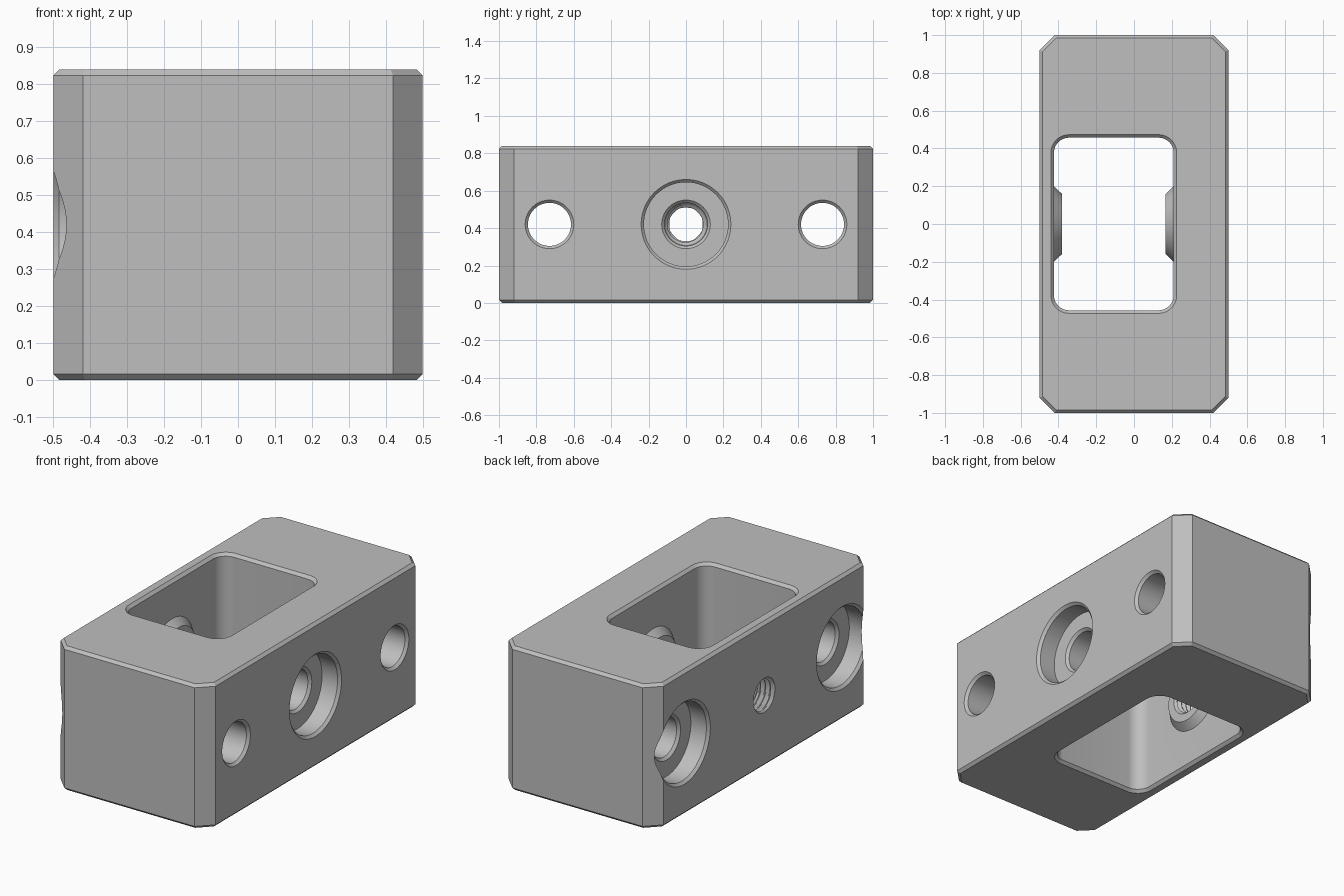
import bpy
import bmesh
from math import cos, sin, pi, radians, sqrt

default = bpy.data.objects.get("Cube")
if default:
    bpy.data.objects.remove(default, do_unlink=True)

HEIGHT, MID_Z = 0.84, 0.42
EDGE = 0.016          # small chamfer on every rim
BOLT_Y = 0.73         # offset of the outer bolt holes
SEGMENTS = 64

steel = bpy.data.materials.new("grey_steel")
steel.use_nodes = True
colour = (0.52, 0.52, 0.52, 1)
steel.diffuse_color = colour
steel.node_tree.nodes["Principled BSDF"].inputs["Base Color"].default_value = colour


def loft(name, rings):
    """Closed solid through a list of equally long point rings."""
    bm = bmesh.new()
    rows = [[bm.verts.new(p) for p in ring] for ring in rings]
    n = len(rows[0])
    for a, b in zip(rows, rows[1:]):
        for j in range(n):
            k = (j + 1) % n
            bm.faces.new((a[j], a[k], b[k], b[j]))
    bm.faces.new(rows[0])
    bm.faces.new(rows[-1])
    bmesh.ops.recalc_face_normals(bm, faces=bm.faces)
    mesh = bpy.data.meshes.new(name)
    bm.to_mesh(mesh)
    bm.free()
    mesh.materials.append(steel)
    obj = bpy.data.objects.new(name, mesh)
    bpy.context.collection.objects.link(obj)
    return obj


def corner_rect(cx, hx, hy, r, steps, z):
    """Rectangle outline with cut (steps=1) or rounded corners."""
    ring = []
    for q, (sx, sy) in enumerate(((1, 1), (-1, 1), (-1, -1), (1, -1))):
        for i in range(steps + 1):
            a = (q + i / steps) * pi / 2
            ring.append((cx + sx * (hx - r) + r * cos(a),
                         sy * (hy - r) + r * sin(a), z))
    return ring


def lathe(name, profile, y=0):
    """Round solid along x; each profile entry is (x, radius)."""
    turn = [2 * pi * j / SEGMENTS for j in range(SEGMENTS)]
    return loft(name, [[(x, y + r * cos(a), MID_Z + r * sin(a)) for a in turn]
                       for x, r in profile])


def combine(target, other, operation):
    mod = target.modifiers.new(other.name, "BOOLEAN")
    mod.operation, mod.solver, mod.object = operation, "EXACT", other
    bpy.context.view_layer.objects.active = target
    bpy.ops.object.modifier_apply(modifier=mod.name)
    bpy.data.objects.remove(other, do_unlink=True)


# Block with cut corners and chamfered top and bottom rims
levels = ((0, EDGE), (EDGE, 0), (HEIGHT - EDGE, 0), (HEIGHT, EDGE))
body = loft("clamp_block", [
    corner_rect(0, 0.5 - g, 1 - g, 0.08 - g * (2 - sqrt(2)), 1, z)
    for z, g in levels])

# Rounded window, flared at both ends
flare = 0.02
levels = ((-flare, EDGE + flare), (EDGE, 0),
          (HEIGHT - EDGE, 0), (HEIGHT + flare, EDGE + flare))
window = loft("window_cutter", [
    corner_rect(-0.107, 0.317 + g, 0.457 + g, 0.08 + g, 10, z)
    for z, g in levels])
combine(body, window, "DIFFERENCE")

# Conical bosses on the two long window walls
for name, wall, way in (("left_boss", 0.21, -1), ("right_boss", -0.424, 1)):
    boss = lathe(name, [(wall - way * 0.03, 0.2), (wall, 0.2),
                        (wall + way * 0.042, 0.16)])
    combine(body, boss, "UNION")


def counterbore(way):
    """Profile from outside the face inwards, ending in the bolt hole."""
    return [(way * x, r) for x, r in (
        (0.52, 0.26), (0.485, 0.225), (0.385, 0.225),
        (0.385, 0.13), (0.37, 0.115))]


# Outer bolt holes run right through; the middle one opens into the window
for side in (-1, 1):
    bolt = lathe("bolt_cutter", counterbore(-1) + [(0.485, 0.115), (0.52, 0.15)],
                 side * BOLT_Y)
    combine(body, bolt, "DIFFERENCE")
middle = lathe("middle_bolt_cutter", counterbore(1) + [(0, 0.115)])
combine(body, middle, "DIFFERENCE")

# Threaded hole: the radius rises and falls along a helix
pitch, samples = 0.032, 8
thread_rings = []
for i in range(7 * samples):
    x = -0.53 + i * pitch / samples
    ring = []
    for j in range(SEGMENTS):
        a = 2 * pi * j / SEGMENTS
        phase = (i / samples + j / SEGMENTS) % 1
        r = 0.089 + 0.02 * (1 - abs(2 * phase - 1))
        ring.append((x, r * cos(a), MID_Z + r * sin(a)))
    thread_rings.append(ring)
combine(body, loft("thread_cutter", thread_rings), "DIFFERENCE")

# Lead-in chamfer at the window end of the thread
lead = lathe("lead_cutter", [(-0.41, 0.085), (-0.36, 0.135)])
combine(body, lead, "DIFFERENCE")

bpy.ops.object.select_all(action="DESELECT")
body.select_set(True)
bpy.context.view_layer.objects.active = body
bpy.ops.object.shade_smooth_by_angle(angle=radians(25))
